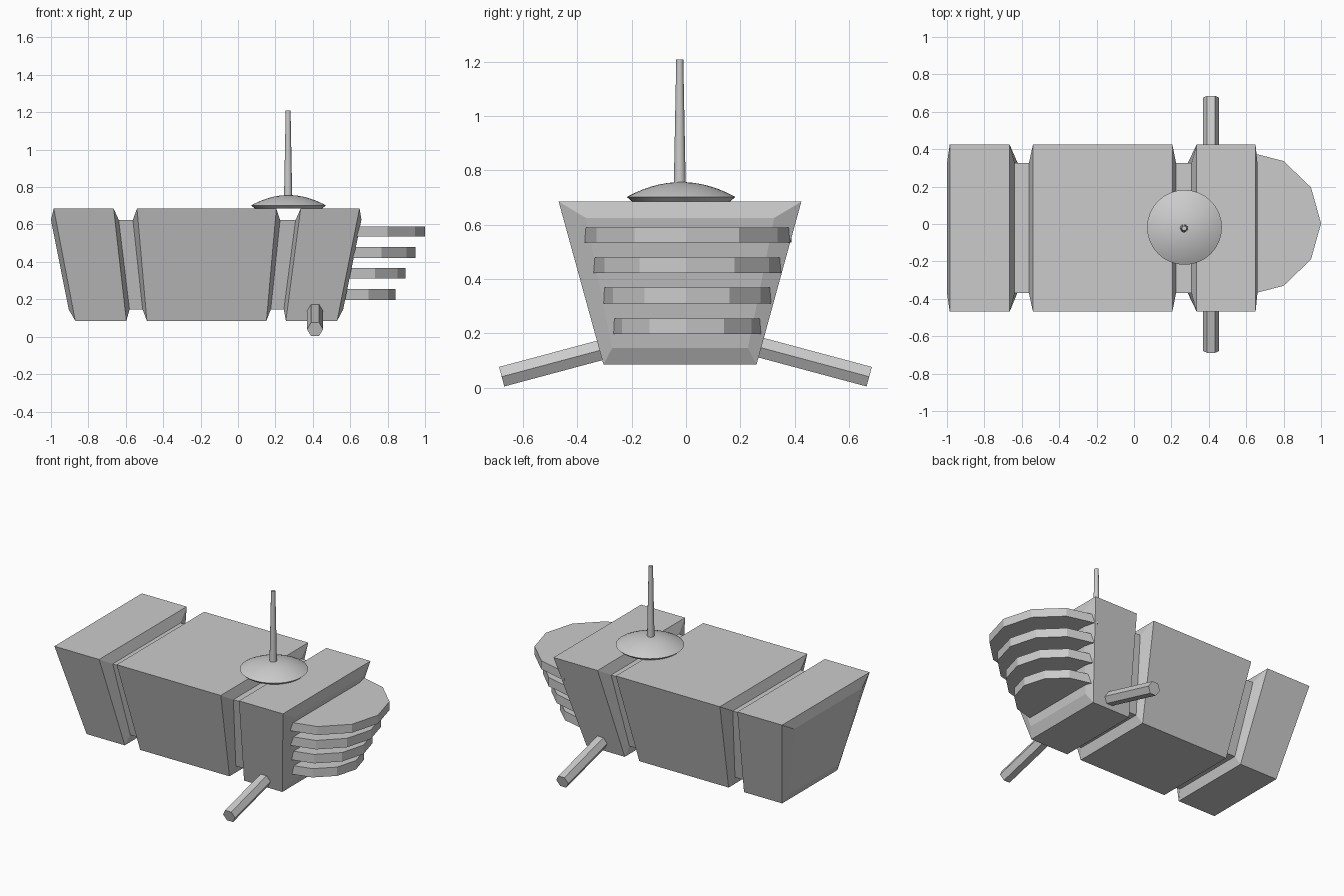
import bpy, bmesh
from math import sin, cos, pi, radians
from mathutils import Vector

if "Cube" in bpy.data.objects:
    bpy.data.objects.remove(bpy.data.objects["Cube"])


def make(name, bm, smooth=False):
    bmesh.ops.recalc_face_normals(bm, faces=bm.faces[:])
    mesh = bpy.data.meshes.new(name)
    bm.to_mesh(mesh)
    bm.free()
    obj = bpy.data.objects.new(name, mesh)
    bpy.context.collection.objects.link(obj)
    if smooth:
        bpy.context.view_layer.objects.active = obj
        obj.select_set(True)
        bpy.ops.object.shade_smooth_by_angle(angle=radians(30))
        obj.select_set(False)
    return obj


def loft(name, rings, smooth=False):
    """Skin a list of equal-length closed rings and cap both ends."""
    bm = bmesh.new()
    loops = [[bm.verts.new(p) for p in ring] for ring in rings]
    n = len(loops[0])
    for a, b in zip(loops, loops[1:]):
        for i in range(n):
            j = (i + 1) % n
            bm.faces.new((a[i], a[j], b[j], b[i]))
    bm.faces.new(loops[0])
    bm.faces.new(loops[-1])
    return make(name, bm, smooth)


def circle(x, y, z, r, n):
    return [(x + r * cos(2 * pi * i / n), y + r * sin(2 * pi * i / n), z) for i in range(n)]


# Tapered hull with two grooves and slightly bulging ends
BODY_Y = -0.022
OUTER = (0.685, 0.447, 0.085, 0.282)   # top z, half width, bottom z, half width
INNER = (0.625, 0.347, 0.145, 0.25)


def section(x_top, x_bottom, shape):
    zt, wt, zb, wb = shape
    return [(x_top, BODY_Y - wt, zt), (x_top, BODY_Y + wt, zt),
            (x_bottom, BODY_Y + wb, zb), (x_bottom, BODY_Y - wb, zb)]


loft("hull", [section(*s) for s in (
    (-1.0, -0.905, INNER), (-0.985, -0.87, OUTER),
    (-0.665, -0.597, OUTER), (-0.638, -0.58, INNER),
    (-0.562, -0.51, INNER), (-0.54, -0.487, OUTER),
    (0.205, 0.152, OUTER), (0.225, 0.175, INNER),
    (0.308, 0.245, INNER), (0.335, 0.256, OUTER),
    (0.65, 0.53, OUTER), (0.66, 0.562, INNER))])

# Four stacked half-round nose fins, shrinking downwards
for i, (z0, z1, tip, rx, ry) in enumerate((
        (0.535, 0.59, 1.0, 0.40, 0.385), (0.422, 0.48, 0.948, 0.36, 0.35),
        (0.31, 0.368, 0.895, 0.325, 0.313), (0.197, 0.254, 0.842, 0.29, 0.275))):
    outline = [(tip - rx + rx * cos(a), 0.003 + ry * sin(a))
               for a in (radians(-90 + 30 * k) for k in range(7))]
    loft(f"nose_fin_{i + 1}", [[(x, y, z) for x, y in outline] for z in (z0, z1)])

# Dish on the roof
DX, DY = 0.27, -0.018
radii = (0.2, 0.185, 0.165, 0.14, 0.11, 0.08, 0.05, 0.025, 0.006)
profile = [(0.18, 0.685)] + [(r, 0.702 + 0.055 * (1 - (r / 0.2) ** 2)) for r in radii]
loft("roof_dish", [circle(DX, DY, z, r, 32) for r, z in profile], smooth=True)

# Antenna mast
loft("antenna", [circle(0.268, -0.023, 0.74, 0.022, 12),
                 circle(0.268, -0.023, 1.208, 0.013, 12)], smooth=True)

# Hexagonal side pegs angled down to the ground
for side, name in ((1, "back_peg"), (-1, "front_peg")):
    tip = Vector((0.412, -0.002 + side * 0.677, 0.04))
    axis = Vector((0, side * cos(radians(15)), -sin(radians(15))))
    up = Vector((0, side * sin(radians(15)), cos(radians(15))))
    hexagon = [Vector((0.043 * cos(k * pi / 3), 0, 0)) + up * 0.043 * sin(k * pi / 3)
               for k in range(6)]
    loft(name, [[p + h for h in hexagon] for p in (tip - axis * 0.52, tip)])
